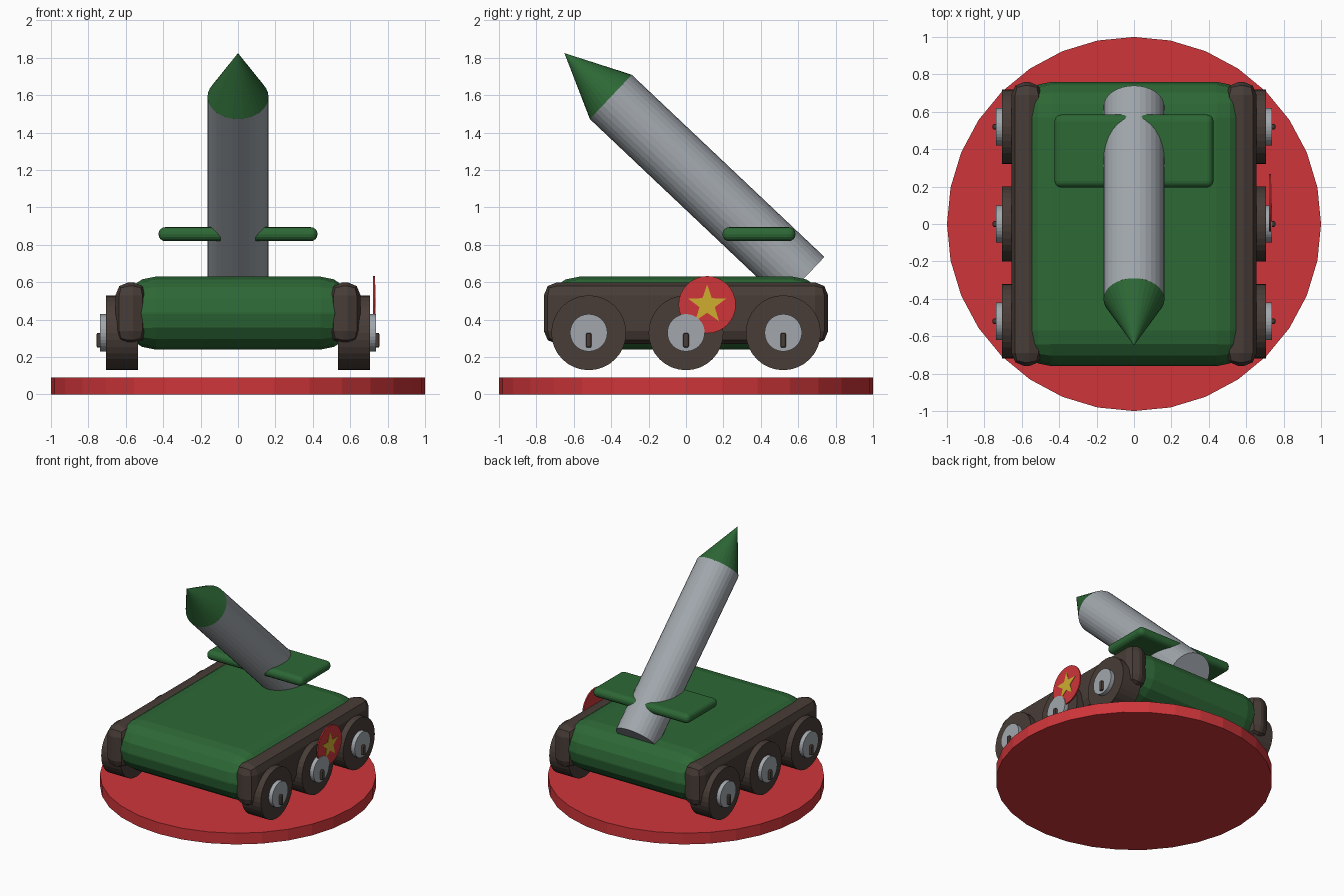
import bpy, bmesh, math
from mathutils import Matrix, Vector

cube = bpy.data.objects.get("Cube")
if cube:
    bpy.data.objects.remove(cube, do_unlink=True)


def material(name, color):
    m = bpy.data.materials.new(name)
    m.use_nodes = True
    m.diffuse_color = (*color, 1)
    m.node_tree.nodes["Principled BSDF"].inputs["Base Color"].default_value = (*color, 1)
    return m


RED = material("red", (0.62, 0.036, 0.042))
GREEN = material("army green", (0.026, 0.138, 0.036))
BROWN = material("dark brown", (0.065, 0.046, 0.038))
GRAY = material("light gray", (0.36, 0.39, 0.42))
YELLOW = material("yellow", (0.62, 0.42, 0.03))
Y_AXIS_TO_X = Matrix.Rotation(math.pi / 2, 4, 'Y')


def finish(name, bm, mat):
    bmesh.ops.recalc_face_normals(bm, faces=bm.faces)
    mesh = bpy.data.meshes.new(name)
    bm.to_mesh(mesh)
    bm.free()
    mesh.materials.append(mat)
    obj = bpy.data.objects.new(name, mesh)
    bpy.context.scene.collection.objects.link(obj)
    return obj


def rounded_box(name, center, size, bevel, segments, mat):
    bm = bmesh.new()
    bmesh.ops.create_cube(bm, size=1, matrix=Matrix.Translation(center) @ Matrix.Diagonal((*size, 1)))
    bmesh.ops.bevel(bm, geom=bm.edges[:], offset=bevel, segments=segments,
                    profile=0.5, affect='EDGES', clamp_overlap=True)
    return finish(name, bm, mat)


def cylinder(name, start, end, r1, r2, mat, sides=32):
    start, end = Vector(start), Vector(end)
    axis = end - start
    turn = axis.to_track_quat('Z', 'Y').to_matrix().to_4x4()
    bm = bmesh.new()
    bmesh.ops.create_cone(bm, cap_ends=True, segments=sides, radius1=r1, radius2=r2, depth=axis.length,
                          matrix=Matrix.Translation((start + end) / 2) @ turn)
    return finish(name, bm, mat)


# Display base
cylinder("base_disc", (0, 0, 0), (0, 0, 0.09), 1, 1, RED)

# Hull
rounded_box("hull", (0, 0, 0.435), (1.26, 1.52, 0.39), 0.19, 4, GREEN)

# Tracks, wheels, hubs and hub pegs on both sides
for side, s in (("left", 1), ("right", -1)):
    rounded_box(side + "_track", (s * 0.573, 0, 0.435), (0.165, 1.52, 0.33), 0.07, 2, BROWN)
    for place, y in (("front", -0.52), ("middle", 0), ("rear", 0.52)):
        tag = f"{side}_{place}_"
        cylinder(tag + "wheel", (s * 0.535, y, 0.33), (s * 0.705, y, 0.33), 0.2, 0.2, BROWN)
        cylinder(tag + "hub", (s * 0.70, y, 0.33), (s * 0.737, y, 0.33), 0.1, 0.1, GRAY)
        rounded_box(tag + "peg", (s * 0.74, y, 0.29), (0.034, 0.03, 0.08), 0.01, 2, BROWN)

# Rocket, tilted up towards the front
tail, neck, tip = (0, 0.628, 0.617), (0, -0.402, 1.591), (0, -0.65, 1.825)
cylinder("rocket_body", tail, neck, 0.163, 0.163, GRAY)
cylinder("rocket_nose", neck, tip, 0.163, 0, GREEN)

# Wing plate across the rocket
rounded_box("wing_plate", (0, 0.39, 0.857), (0.85, 0.39, 0.075), 0.036, 4, GREEN)

# Round badge with a raised star on the left side
cylinder("badge", (0.722, 0.113, 0.48), (0.732, 0.113, 0.48), 0.153, 0.153, RED)
bm = bmesh.new()
ring = []
for i in range(10):
    r = 0.108 if i % 2 == 0 else 0.043
    a = i * math.pi / 5
    ring.append(bm.verts.new((0.731, 0.113 + r * math.sin(a), 0.48 + r * math.cos(a))))
face = bm.faces.new(ring)
top = bmesh.ops.extrude_face_region(bm, geom=[face])["geom"]
bmesh.ops.translate(bm, vec=(0.004, 0, 0), verts=[v for v in top if isinstance(v, bmesh.types.BMVert)])
finish("badge_star", bm, YELLOW)
